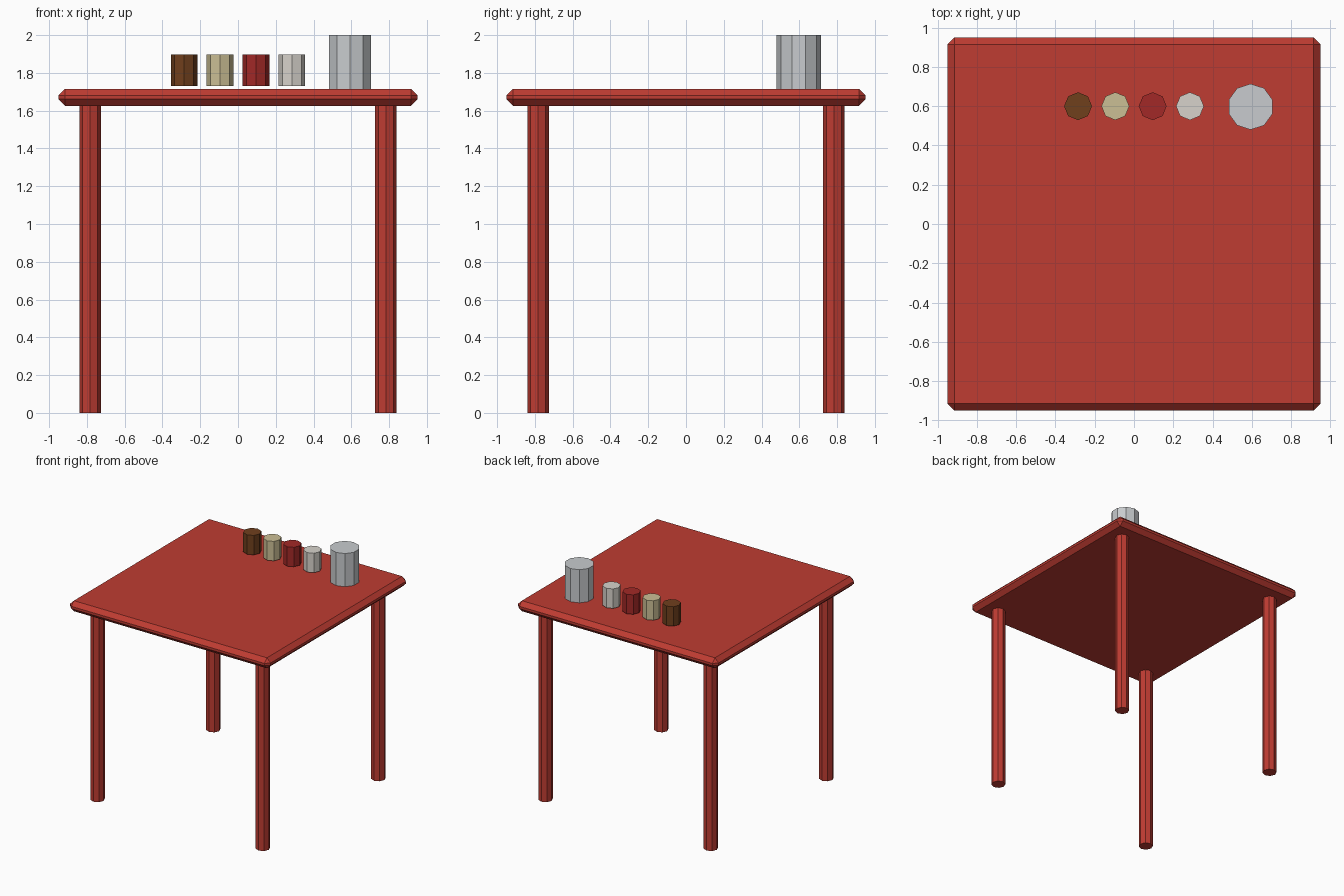
import bpy

if "Cube" in bpy.data.objects:
    bpy.data.objects.remove(bpy.data.objects["Cube"])


def material(name, rgb):
    mat = bpy.data.materials.new(name)
    mat.diffuse_color = (*rgb, 1)
    mat.use_nodes = True
    mat.node_tree.nodes["Principled BSDF"].inputs["Base Color"].default_value = mat.diffuse_color
    return mat


def cylinder(name, x, y, z0, z1, radius, sides, mat):
    bpy.ops.mesh.primitive_cylinder_add(
        vertices=sides, radius=radius, depth=z1 - z0,
        location=(x, y, (z0 + z1) / 2))
    obj = bpy.context.object
    obj.name = name
    obj.data.materials.append(mat)
    return obj


red = material("red_paint", (0.52, 0.045, 0.032))
TOP_Z0, TOP_Z1 = 1.626, 1.716

# Table top: slab with chamfered edges
bpy.ops.mesh.primitive_cube_add(size=1, location=(0, 0, (TOP_Z0 + TOP_Z1) / 2))
top = bpy.context.object
top.name = "table_top"
top.scale = (1.9, 1.9, TOP_Z1 - TOP_Z0)
bpy.ops.object.transform_apply(location=False, rotation=False, scale=True)
bevel = top.modifiers.new("chamfer", 'BEVEL')
bevel.width = 0.035
bevel.segments = 1
top.data.materials.append(red)

# Four octagonal legs
for side, x in (("left", -0.783), ("right", 0.783)):
    for end, y in (("front", -0.783), ("back", 0.783)):
        cylinder(f"{end}_{side}_leg", x, y, 0, TOP_Z0 + 0.004, 0.057, 8, red)

# Row of small jars, hovering slightly above the top
jars = [("brown", (0.16, 0.05, 0.012)),
        ("cream", (0.60, 0.52, 0.30)),
        ("dark_red", (0.36, 0.022, 0.02)),
        ("white", (0.68, 0.65, 0.60))]
for i, (name, rgb) in enumerate(jars):
    cylinder(f"{name}_jar", -0.285 + 0.19 * i, 0.6, 1.73, 1.897, 0.071, 8,
             material(f"{name}_jar_paint", rgb))

# Larger ten-sided canister
cylinder("canister", 0.594, 0.597, TOP_Z1, 2.0, 0.117, 10,
         material("canister_metal", (0.58, 0.60, 0.62)))
